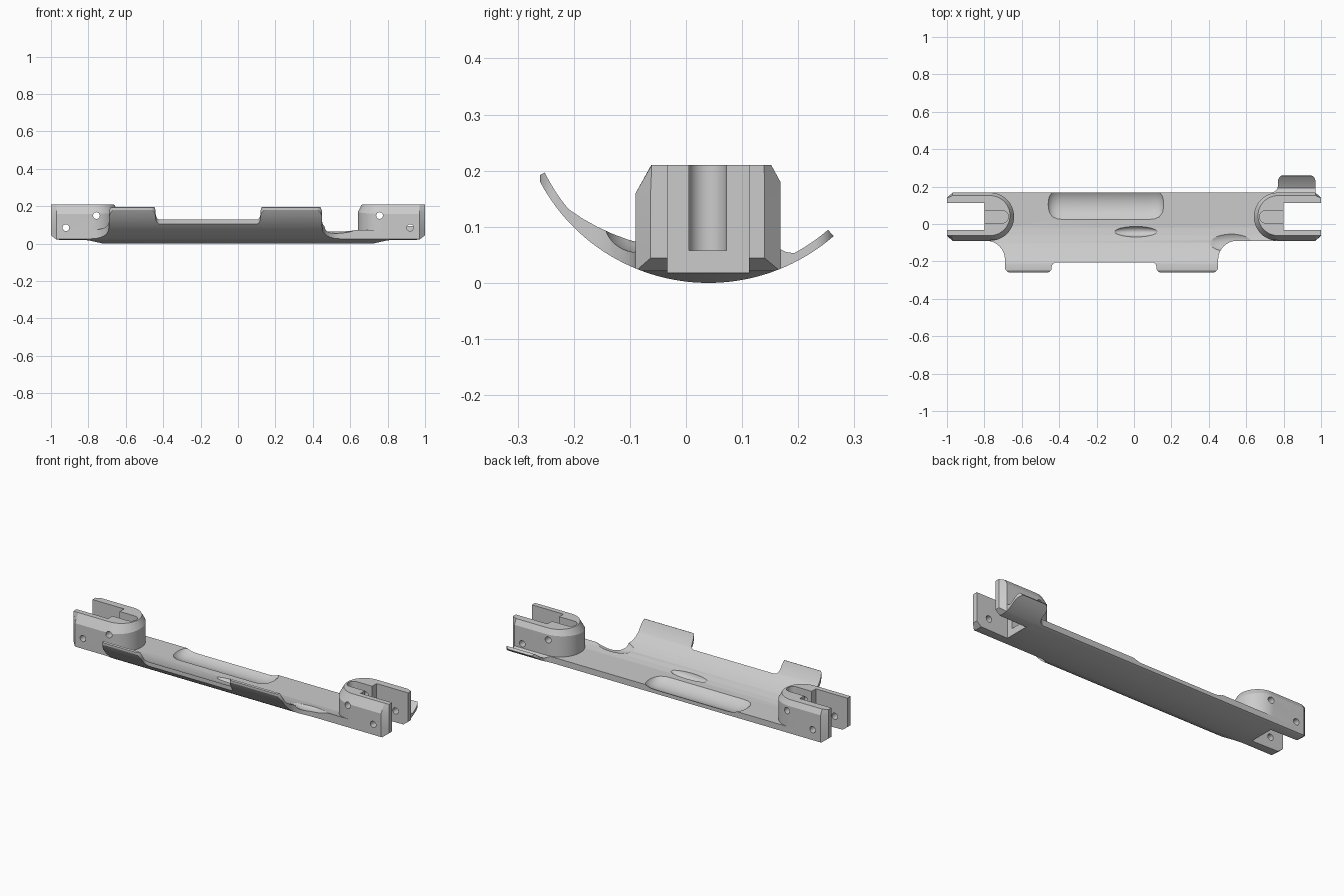
import bpy, bmesh
from math import sin, cos, pi, radians
from mathutils import Vector

if "Cube" in bpy.data.objects:
    bpy.data.objects.remove(bpy.data.objects["Cube"])


def loft(name, rings):
    """Closed solid through rings of 3D points."""
    bm = bmesh.new()
    vs = [[bm.verts.new(p) for p in r] for r in rings]
    n = len(rings[0])
    for a, b in zip(vs, vs[1:]):
        for i in range(n):
            j = (i + 1) % n
            bm.faces.new((a[i], a[j], b[j], b[i]))
    bm.faces.new(vs[0][::-1])
    bm.faces.new(vs[-1])
    bmesh.ops.recalc_face_normals(bm, faces=bm.faces)
    me = bpy.data.meshes.new(name)
    bm.to_mesh(me)
    bm.free()
    ob = bpy.data.objects.new(name, me)
    bpy.context.collection.objects.link(ob)
    return ob


def prism(name, pts, axis, lo, hi):
    """Extrude a 2D outline along one axis."""
    put = {'x': lambda p, t: (t, p[0], p[1]),
           'y': lambda p, t: (p[0], t, p[1]),
           'z': lambda p, t: (p[0], p[1], t)}[axis]
    return loft(name, [[put(p, t) for p in pts] for t in (lo, hi)])


def circle(a, b, r, n=32):
    return [(a + r * cos(2 * pi * i / n), b + r * sin(2 * pi * i / n)) for i in range(n)]


def boolean(target, tool, op):
    m = target.modifiers.new(op, 'BOOLEAN')
    m.operation, m.object, m.solver = op, tool, 'EXACT'
    bpy.context.view_layer.objects.active = target
    bpy.ops.object.modifier_apply(modifier=m.name)
    bpy.data.objects.remove(tool)


def rounded(corners, n=8):
    """Outline with rounded right-angle corners, from (x, y, radius)."""
    out = []
    for i, (x, y, r) in enumerate(corners):
        p = Vector((x, y))
        if not r:
            out.append(p)
            continue
        u = (Vector(corners[i - 1][:2]) - p).normalized()
        v = (Vector(corners[(i + 1) % len(corners)][:2]) - p).normalized()
        c = p + (u + v) * r
        out += [c - r * (v * cos(t * pi / 2 / n) + u * sin(t * pi / 2 / n)) for t in range(n + 1)]
    return out


def arc(r, a0, a1, n):
    """Arc of the curved shell in the y-z plane."""
    return [(0.04 + r * sin(radians(a0 + (a1 - a0) * i / n)),
             0.34 - r * cos(radians(a0 + (a1 - a0) * i / n))) for i in range(n + 1)]


# Curved base bar: one cross-section, trimmed to the plan outline
section = arc(0.34, -63.8, 41, 48) + arc(0.325, 41, 28, 6)
section += [(0.178, 0.055), (0.168, 0.06), (-0.02, 0.06), (-0.06, 0.066), (-0.1, 0.076),
            (-0.13, 0.087), (-0.158, 0.1), (-0.185, 0.115)]
section += arc(0.325, -50, -63.8, 8)
body = prism("clevis_bar", section, 'x', -1.1, 1.1)
outline = rounded([
    (-1, -.063, 0), (-.97, -.09, 0), (-.69, -.09, .1), (-.69, -.26, .03), (-.44, -.26, .026),
    (-.44, -.205, .026), (.12, -.205, .026), (.12, -.26, .026), (.45, -.26, .03),
    (.45, -.09, .1), (.97, -.09, 0), (1, -.063, 0), (1, .14, 0), (.97, .168, 0),
    (.97, .3, 0), (.77, .3, 0), (.77, .168, .04), (-.97, .168, 0), (-1, .14, 0)])
boolean(body, prism("plan", outline, 'z', -0.1, 0.5), 'INTERSECT')

# Rounded corners on the rear tab
for s in (-1, 1):
    cx, ex = 0.87 + s * 0.065, 0.87 + s * 0.11
    pts = [(cx + s * 0.035 * sin(i * pi / 16), 0.228 + 0.035 * cos(i * pi / 16)) for i in range(9)]
    boolean(body, prism("corner", pts + [(ex, 0.228), (ex, 0.3), (cx, 0.3)], 'z', 0, 0.3), 'DIFFERENCE')

# Scooped recess along the back edge
rings = [(-.46, .088), (-.452, .1), (-.435, .112), (-.41, .119), (-.38, .121),
         (.08, .121), (.11, .119), (.135, .112), (.152, .1), (.16, .088)]
boolean(body, loft("scoop", [[(x, y, z) for y, z in circle(.105, .15, r, 64)] for x, r in rings]), 'DIFFERENCE')

# Shallow finger grooves near the front wing
for loc, size in (((0.01, -.04, .075), (.12, .03, .035)), ((.52, -.09, .105), (.14, .06, .05))):
    bpy.ops.mesh.primitive_uv_sphere_add(segments=40, ring_count=20, radius=1, location=loc)
    groove = bpy.context.object
    groove.scale = size
    bpy.context.view_layer.update()
    boolean(body, groove, 'DIFFERENCE')

# Forked end blocks with chamfered tops, slots and pin holes
for s in (-1, 1):
    n = 24
    ang = [pi / 2 + pi * i / n for i in range(n + 1)]
    side = [(1, .14), (.97, .168)] + [(.77 + .129 * cos(a), .039 + .129 * sin(a)) for a in ang] \
        + [(.97, -.09), (1, -.063)]
    top = [(1, .139), (.97, .152)] + [(.77 + .107 * cos(a), .045 + .107 * sin(a)) for a in ang] \
        + [(.97, -.062), (1, -.061)]
    block = loft("end_block", [
        [(s * x, y, .045) for x, y in side],
        [(s * x, y, .167 + .08 * y) for x, y in side],
        [(s * x, y, .21) for x, y in top]])
    boolean(body, block, 'UNION')

    # ramped underside at the tip
    ramp = [(.72, -.01), (.72, 0), (.8, .018), (.97, .021), (1.02, .06), (1.02, -.05), (.72, -.05)]
    boolean(body, prism("ramp", [(s * x, z) for x, z in ramp], 'y', -.2, .3), 'DIFFERENCE')

    # open fork gap, then narrow round-ended slot
    gap = [(.8, -.033), (1.1, -.033), (1.1, .112), (.8, .112)]
    boolean(body, prism("gap", [(s * x, y) for x, y in gap], 'z', -.1, .4), 'DIFFERENCE')
    slot = [(.705 + .0335 * cos(a), .0385 + .0335 * sin(a)) for a in ang] + [(.85, .005), (.85, .072)]
    boolean(body, prism("slot", [(s * x, y) for x, y in slot], 'z', .058, .4), 'DIFFERENCE')

    # pin holes
    for x, z in ((.757, .15), (.92, .085)):
        boolean(body, prism("pin", circle(s * x, z, .018, 24), 'y', -.12, .18), 'DIFFERENCE')

bpy.ops.object.select_all(action='DESELECT')
body.select_set(True)
bpy.context.view_layer.objects.active = body
bpy.ops.object.shade_smooth_by_angle(angle=radians(25))
